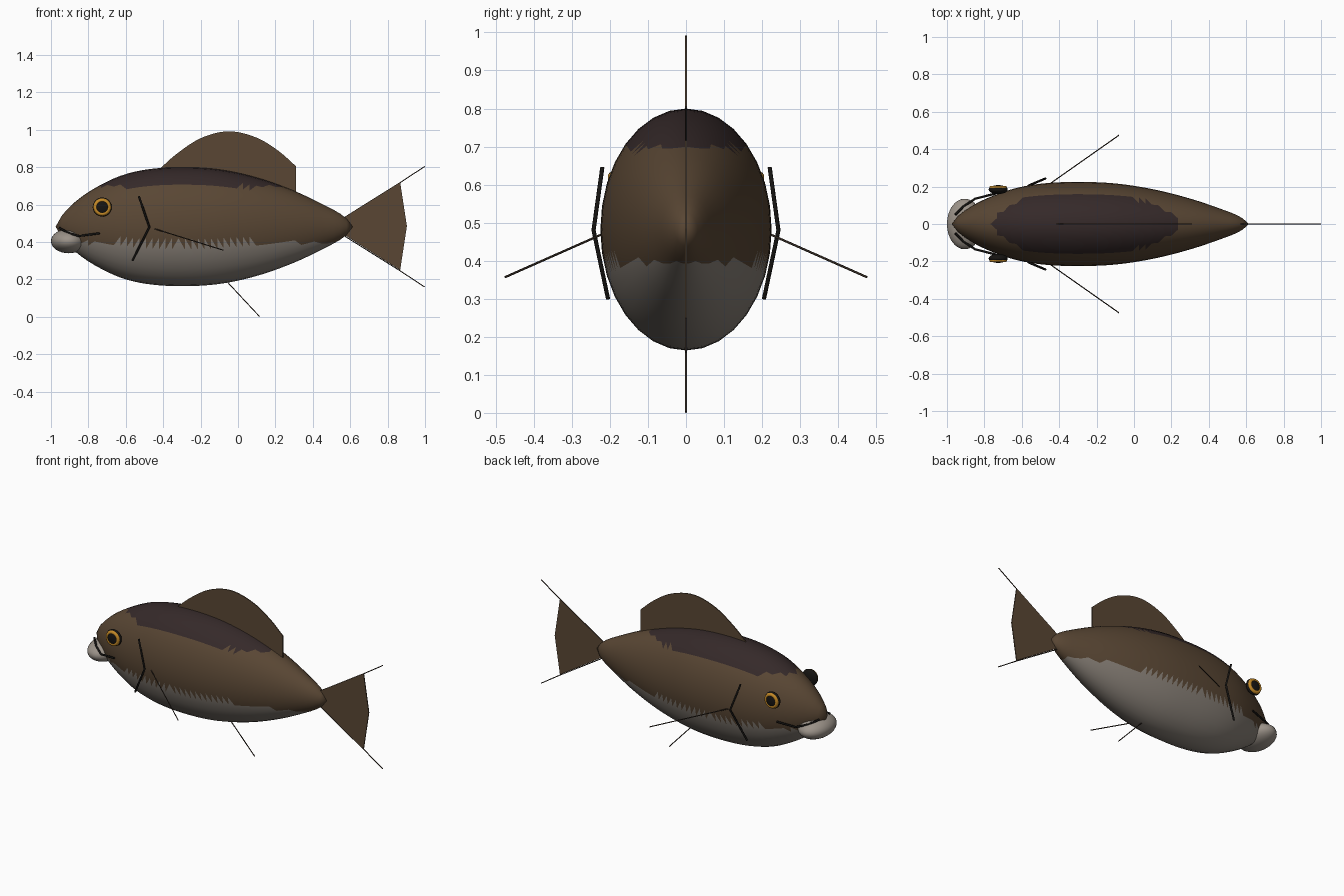
import bpy, bmesh, math
from mathutils import Vector

cube = bpy.data.objects.get("Cube")
if cube:
    bpy.data.objects.remove(cube, do_unlink=True)


def material(name, r, g, b):
    m = bpy.data.materials.new(name)
    m.use_nodes = True
    m.diffuse_color = (r, g, b, 1)
    m.node_tree.nodes["Principled BSDF"].inputs["Base Color"].default_value = (r, g, b, 1)
    return m


BROWN = material("brown", 0.10, 0.062, 0.034)
DARK = material("dark back", 0.035, 0.022, 0.022)
BELLY = material("pale belly", 0.24, 0.21, 0.18)
LIP = material("lip grey", 0.33, 0.29, 0.25)
BLACK = material("black", 0.008, 0.007, 0.006)
GOLD = material("gold", 0.55, 0.25, 0.02)
RAY = material("fin ray", 0.04, 0.027, 0.018)


def finish(bm, name, *mats):
    bmesh.ops.recalc_face_normals(bm, faces=bm.faces)
    mesh = bpy.data.meshes.new(name)
    bm.to_mesh(mesh)
    bm.free()
    for m in mats:
        mesh.materials.append(m)
    ob = bpy.data.objects.new(name, mesh)
    bpy.context.collection.objects.link(ob)
    return ob


def smooth(points, x):
    """Smooth curve through (x, value) points."""
    n = len(points)
    slope = lambda i: ((points[min(i + 1, n - 1)][1] - points[max(i - 1, 0)][1])
                       / (points[min(i + 1, n - 1)][0] - points[max(i - 1, 0)][0]))
    i = max(k for k in range(n - 1) if points[k][0] <= x or k == 0)
    (a, p), (b, q) = points[i], points[i + 1]
    d, t = b - a, (x - a) / (b - a)
    return (p * (1 + 2 * t) * (1 - t) ** 2 + slope(i) * d * t * (1 - t) ** 2
            + q * t * t * (3 - 2 * t) + slope(i + 1) * d * t * t * (t - 1))


# Body: elliptical rings along x, coloured by height
NOSE, TAIL, MID, SIDES, RINGS = -0.975, 0.615, 0.482, 32, 46
HEIGHTS = [(NOSE, 0), (-0.96, 0.035), (-0.92, 0.085), (-0.85, 0.15), (-0.75, 0.215),
           (-0.62, 0.275), (-0.48, 0.307), (-0.3, 0.318), (-0.1, 0.306), (0.1, 0.263),
           (0.3, 0.192), (0.48, 0.106), (0.57, 0.053), (TAIL, 0)]
bm = bmesh.new()
rings = []
for i in range(1, RINGS):
    x = NOSE + (TAIL - NOSE) * i / RINGS
    h = smooth(HEIGHTS, x)
    rings.append([bm.verts.new((x, 0.708 * h * math.cos(a), MID + h * math.sin(a)))
                  for a in (math.tau * k / SIDES for k in range(SIDES))])
nose, tip = bm.verts.new((NOSE, 0, MID)), bm.verts.new((TAIL, 0, MID))
for k in range(SIDES):
    j = (k + 1) % SIDES
    for r, s in zip(rings, rings[1:]):
        bm.faces.new((r[k], r[j], s[j], s[k]))
    bm.faces.new((nose, rings[0][j], rings[0][k]))
    bm.faces.new((tip, rings[-1][k], rings[-1][j]))
bmesh.ops.triangulate(bm, faces=bm.faces)
for f in bm.faces:
    f.smooth = True
    z = f.calc_center_median().z
    f.material_index = 1 if z > 0.695 else 2 if z < 0.397 else 0
finish(bm, "body", BROWN, DARK, BELLY)


def fin(name, outline, thick=0.006):
    """Thin upright plate in the middle plane."""
    bm = bmesh.new()
    face = bm.faces.new([bm.verts.new((x, -thick / 2, z)) for x, z in outline])
    ext = bmesh.ops.extrude_face_region(bm, geom=[face])
    verts = [v for v in ext["geom"] if isinstance(v, bmesh.types.BMVert)]
    bmesh.ops.translate(bm, verts=verts, vec=(0, thick, 0))
    bmesh.ops.triangulate(bm, faces=bm.faces)
    return finish(bm, name, BROWN)


def tube(name, points, radius, mat):
    """Round rod through the points."""
    cu = bpy.data.curves.new(name, "CURVE")
    cu.dimensions = "3D"
    cu.bevel_depth, cu.bevel_resolution, cu.use_fill_caps = radius, 1, True
    sp = cu.splines.new("POLY")
    sp.points.add(len(points) - 1)
    for p, co in zip(sp.points, points):
        p.co = (*co, 1)
    cu.materials.append(mat)
    ob = bpy.data.objects.new(name, cu)
    bpy.context.collection.objects.link(ob)
    return ob


def ellipsoid(name, center, size, mat):
    bpy.ops.mesh.primitive_uv_sphere_add(segments=32, ring_count=16, location=center)
    ob = bpy.context.object
    ob.name, ob.scale = name, size
    ob.data.materials.append(mat)
    bpy.ops.object.shade_smooth()
    return ob


# Dorsal fin with a curved crest and a straight rear edge
CREST = [(-0.42, 0.79), (-0.33, 0.87), (-0.2, 0.955), (-0.05, 0.992),
         (0.1, 0.958), (0.22, 0.885), (0.31, 0.805)]
xs = [-0.42 + 0.73 * i / 24 for i in range(25)]
fin("dorsal_fin", [(x, smooth(CREST, x)) for x in xs] + [(0.31, 0.64), (-0.38, 0.72)])

# Tail fin and its long outer rays
fin("tail_fin", [(0.55, 0.52), (0.867, 0.72), (0.903, MID + 0.003), (0.867, 0.25), (0.55, 0.45)])
for side, label in ((1, "upper"), (-1, "lower")):
    tube(f"tail_ray_{label}", [(0.57, 0, MID + 0.05 * side), (0.867, 0, MID + 0.236 * side),
                               (0.998, 0, MID + 0.322 * side)], 0.003, RAY)

# Ventral ray and grey lips
tube("ventral_ray", [(-0.07, 0, 0.20), (0.115, 0, 0.002)], 0.003, RAY)
ellipsoid("lips", (-0.905, 0, 0.405), (0.095, 0.135, 0.065), LIP)

# Paired parts: eyes, gill lines, mouth lines, pectoral rays
for s, label in ((1, "back"), (-1, "front")):
    ellipsoid(f"eyeball_{label}", (-0.726, s * 0.184, 0.587), (0.051, 0.024, 0.051), BLACK)
    bpy.ops.mesh.primitive_torus_add(location=(-0.726, s * 0.194, 0.587),
                                     rotation=(math.pi / 2, 0, 0), major_radius=0.036,
                                     minor_radius=0.011, major_segments=32, minor_segments=10)
    iris = bpy.context.object
    iris.name = f"iris_{label}"
    iris.data.materials.append(GOLD)
    bpy.ops.object.shade_smooth()
    tube(f"gill_line_{label}", [(-0.53, s * 0.22, 0.645), (-0.474, s * 0.243, 0.48),
                                (-0.565, s * 0.205, 0.30)], 0.006, BLACK)
    tube(f"mouth_line_{label}", [(-0.955, s * 0.05, 0.475), (-0.91, s * 0.095, 0.45),
                                 (-0.85, s * 0.135, 0.432), (-0.74, s * 0.163, 0.447)],
         0.006, BLACK)
    tube(f"pectoral_ray_{label}", [(-0.45, s * 0.215, 0.472), (-0.08, s * 0.475, 0.357)],
         0.003, RAY)
